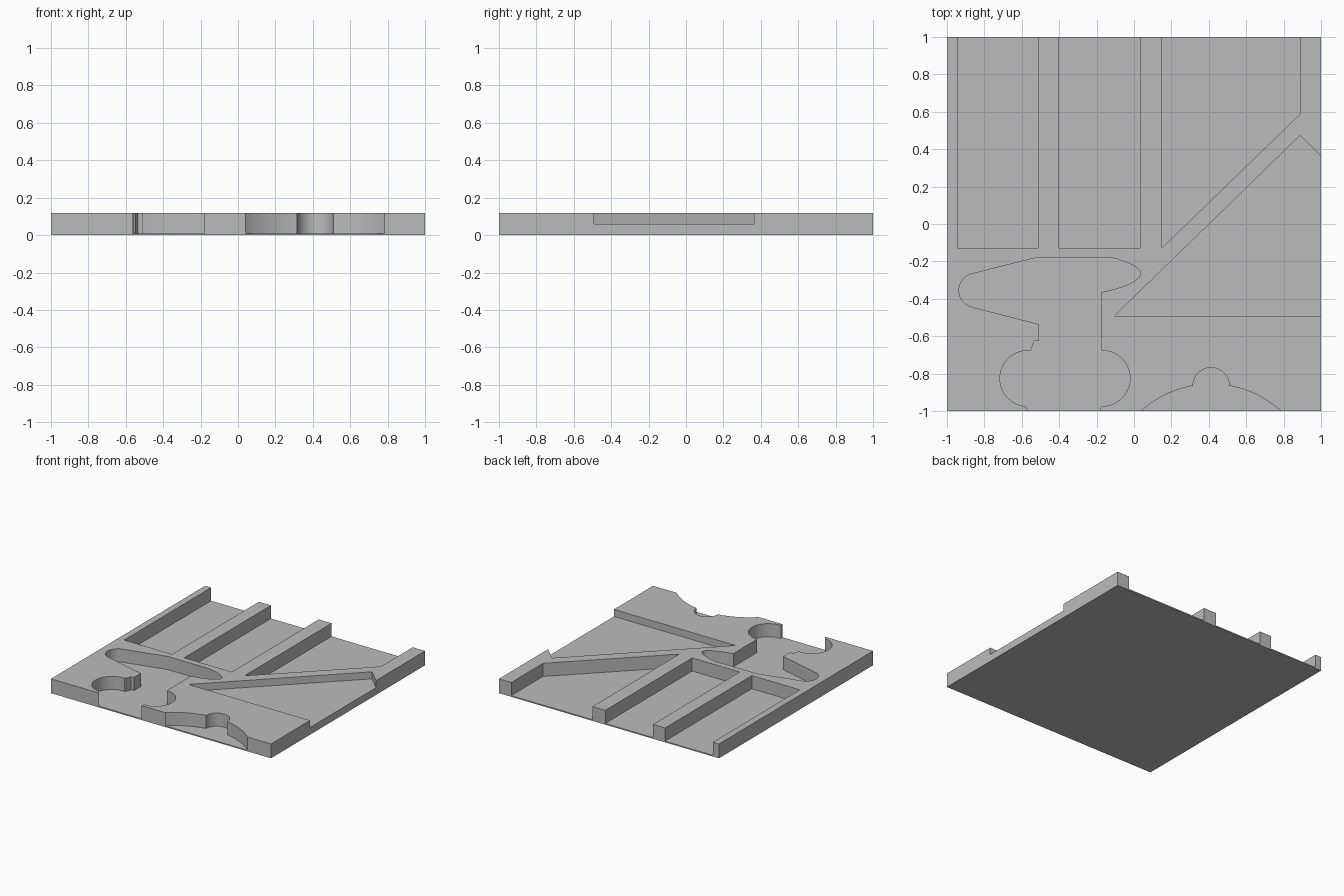
import bpy, bmesh, math
from mathutils import Vector
from mathutils.geometry import interpolate_bezier

cube = bpy.data.objects.get("Cube")
if cube:
    bpy.data.objects.remove(cube, do_unlink=True)

HEIGHT, DEEP, SHALLOW = 0.118, 0.01, 0.06
OUT = 1.1  # open pockets run past the plate edge

grey = bpy.data.materials.new("plain grey")
grey.use_nodes = True
grey.diffuse_color = (0.5, 0.5, 0.5, 1)
grey.node_tree.nodes["Principled BSDF"].inputs["Base Color"].default_value = (0.5, 0.5, 0.5, 1)


def prism(name, outline, z0, z1):
    """Extrude a flat outline from z0 to z1."""
    bm = bmesh.new()
    face = bm.faces.new([bm.verts.new((x, y, z0)) for x, y in outline])
    top = bmesh.ops.extrude_face_region(bm, geom=[face])["geom"]
    bmesh.ops.translate(bm, vec=(0, 0, z1 - z0),
                        verts=[v for v in top if isinstance(v, bmesh.types.BMVert)])
    bmesh.ops.recalc_face_normals(bm, faces=bm.faces)
    mesh = bpy.data.meshes.new(name)
    bm.to_mesh(mesh)
    bm.free()
    mesh.materials.append(grey)
    obj = bpy.data.objects.new(name, mesh)
    bpy.context.collection.objects.link(obj)
    return obj


def arc(cx, cy, r, a0, a1, n=20):
    angles = [math.radians(a0 + (a1 - a0) * i / n) for i in range(n + 1)]
    return [(cx + r * math.cos(a), cy + r * math.sin(a)) for a in angles]


def bezier(*pts):
    return [(p.x, p.y) for p in interpolate_bezier(*[Vector(p) for p in pts], 12)]


def rect(x0, x1, y0, y1):
    return [(x0, y0), (x1, y0), (x1, y1), (x0, y1)]


# Tool-shaped pocket: rounded peen, pointed beak, handle with round lobes
tool = (
    [(-0.515, -0.178)]
    + bezier((-0.13, -0.178), (-0.03, -0.2), (0.035, -0.235), (0.035, -0.265))
    + bezier((0.035, -0.265), (0.035, -0.3), (-0.05, -0.34), (-0.175, -0.365))[1:]
    + [(-0.175, -0.675)]
    + arc(-0.17, -0.825, 0.149, 90, -90)
    + [(-0.178, -0.98), (-0.178, -OUT), (-0.565, -OUT), (-0.565, -1)]
    + arc(-0.568, -0.826, 0.149, 265, 86)
    + [(-0.548, -0.67), (-0.535, -0.625), (-0.508, -0.625), (-0.508, -0.536)]
    + arc(-0.845, -0.355, 0.091, 255, 105)
)

# Domed pocket with a small round knob on top
dome = (
    [(0.04, -OUT)]
    + arc(0.4125, -1.412, 0.5557, 132, 100.2)
    + arc(0.4125, -0.865, 0.097, 180, 0)
    + arc(0.4125, -1.412, 0.5557, 79.8, 48)
    + [(0.785, -OUT)]
)

pockets = {
    "left_slot": (rect(-0.945, -0.51, -0.127, OUT), DEEP),
    "middle_slot": (rect(-0.4, 0.033, -0.127, OUT), DEEP),
    "wedge_slot": ([(0.15, OUT), (0.15, -0.127), (0.888, 0.588), (0.888, OUT)], DEEP),
    "side_triangle": ([(-0.105, -0.493), (OUT, -0.493), (OUT, 0.265),
                       (0.888, 0.473)][:2] + [(OUT, 0.265), (0.888, 0.473)], SHALLOW),
    "tool_pocket": (tool, DEEP),
    "dome_pocket": (dome, DEEP),
}

# Plate with every pocket cut out of its top
plate = prism("pocketed_plate", rect(-1, 1, -1, 1), 0, HEIGHT)
bpy.context.view_layer.objects.active = plate
plate.select_set(True)
for name, (outline, floor) in pockets.items():
    cutter = prism(name + "_cutter", outline, floor, HEIGHT + 0.1)
    cutter.hide_render = True
    cut = plate.modifiers.new(name, "BOOLEAN")
    cut.operation, cut.solver, cut.object = "DIFFERENCE", "EXACT", cutter
    bpy.ops.object.modifier_apply(modifier=cut.name)
    bpy.data.objects.remove(cutter, do_unlink=True)

bpy.ops.object.shade_smooth_by_angle(angle=math.radians(25))
